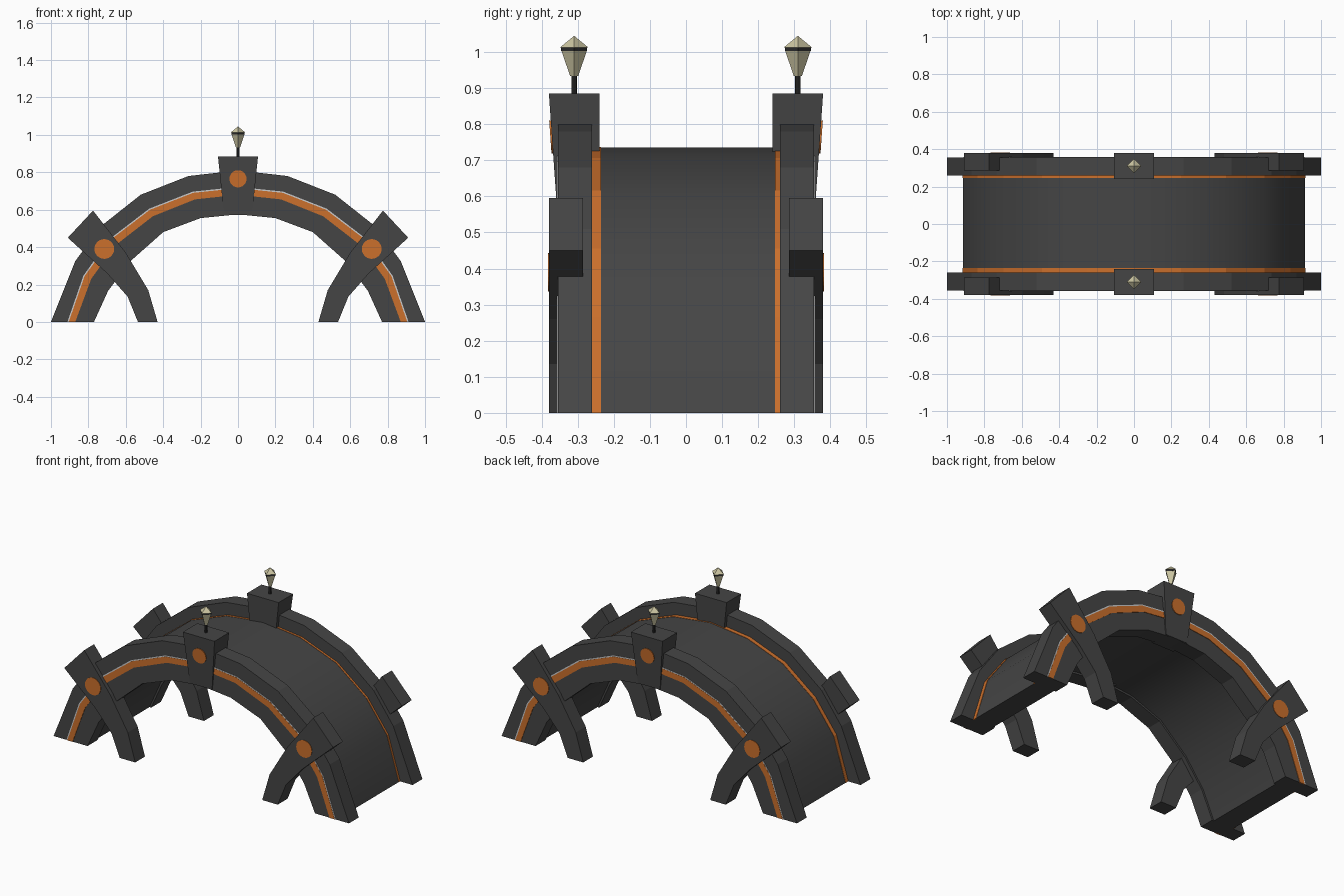
import bpy, bmesh, math

cube = bpy.data.objects.get("Cube")
if cube:
    bpy.data.objects.remove(cube, do_unlink=True)


def material(name, rgb):
    m = bpy.data.materials.new(name)
    m.use_nodes = True
    m.diffuse_color = (*rgb, 1)
    m.node_tree.nodes["Principled BSDF"].inputs["Base Color"].default_value = (*rgb, 1)
    return m


STONE = material("dark grey stone", (0.06, 0.06, 0.06))
ORANGE = material("orange", (0.6, 0.16, 0.025))
LAMP = material("pale lamp cream", (0.6, 0.56, 0.36))
IRON = material("black iron", (0.025, 0.025, 0.025))
PALE = material("pale grey", (0.6, 0.6, 0.6))


def finish(name, bm, mat, smooth=False):
    bmesh.ops.recalc_face_normals(bm, faces=bm.faces)
    me = bpy.data.meshes.new(name)
    bm.to_mesh(me)
    bm.free()
    me.materials.append(mat)
    ob = bpy.data.objects.new(name, me)
    bpy.context.collection.objects.link(ob)
    if smooth:
        bpy.context.view_layer.objects.active = ob
        ob.select_set(True)
        bpy.ops.object.shade_smooth_by_angle(angle=math.radians(30))
        ob.select_set(False)
    return ob


def full_arch(half):
    """Mirror a foot-to-crown half profile into a whole arch."""
    return half + [(-x, z) for x, z in reversed(half[:-1])]


def offset(half, d):
    """Push a half profile outward by d, keeping its foot on the ground."""
    out = []
    for x, z in half:
        r = math.hypot(x, z)
        out.append((x + d * x / r, z + d * z / r))
    return out


def arch_band(name, outer, inner, y0, y1, mat, smooth=False):
    """Solid arch between two profiles, from y0 to y1."""
    bm = bmesh.new()
    rings = []
    for (ox, oz), (ix, iz) in zip(full_arch(outer), full_arch(inner)):
        corners = ((ox, y0, oz), (ox, y1, oz), (ix, y1, iz), (ix, y0, iz))
        rings.append([bm.verts.new(c) for c in corners])
    for a, b in zip(rings, rings[1:]):
        for i in range(4):
            j = (i + 1) % 4
            bm.faces.new((a[i], a[j], b[j], b[i]))
    bm.faces.new(rings[0])
    bm.faces.new(rings[-1])
    return finish(name, bm, mat, smooth)


def prism(name, pts, y0, y1, mat):
    bm = bmesh.new()
    a = [bm.verts.new((x, y0, z)) for x, z in pts]
    b = [bm.verts.new((x, y1, z)) for x, z in pts]
    bm.faces.new(a)
    bm.faces.new(b)
    for i in range(len(pts)):
        j = (i + 1) % len(pts)
        bm.faces.new((a[i], a[j], b[j], b[i]))
    return finish(name, bm, mat)


def disc(name, x, z, r, y0, y1):
    pts = [(x + r * math.cos(i * math.tau / 24), z + r * math.sin(i * math.tau / 24))
           for i in range(24)]
    return prism(name, pts, y0, y1, ORANGE)


def cone(name, y, z0, z1, r0, r1, mat, sides=4):
    bm = bmesh.new()
    bmesh.ops.create_cone(bm, cap_ends=True, segments=sides, radius1=r0,
                          radius2=r1, depth=z1 - z0)
    # Put a corner on the x axis
    v = max(bm.verts, key=lambda p: p.co.x)
    turn = -math.atan2(v.co.y, v.co.x)
    for p in bm.verts:
        x, w = p.co.x, p.co.y
        p.co.x = x * math.cos(turn) - w * math.sin(turn)
        p.co.y = x * math.sin(turn) + w * math.cos(turn) + y
        p.co.z += (z0 + z1) / 2
    return finish(name, bm, mat)


# Half profiles, foot to crown
RIM_OUT = [(1, 0), (.87, .325), (.735, .51), (.52, .68), (.265, .78), (0, .81)]
RIM_IN = [(.77, 0), (.695, .165), (.575, .325), (.4, .48), (.2, .555), (0, .575)]
DECK = [(.915, 0), (.835, .265), (.695, .455), (.49, .615), (.25, .705), (0, .735)]
TRIM = [(.905, 0), (.82, .245), (.68, .44), (.47, .6), (.24, .69), (0, .715)]
TRIM_IN = [(.87, 0), (.785, .23), (.655, .41), (.455, .565), (.23, .655), (0, .68)]
BRACE = [(.775, .595), (.6, .37), (.48, .17), (.43, 0),
         (.535, 0), (.59, .135), (.7, .26), (.91, .45)]

# Walkway
arch_band("walkway", DECK, offset(RIM_IN, .012), -.262, .262, STONE, True)

for s, side in ((-1, "front"), (1, "back")):
    # Arched side wall with its painted stripe
    arch_band(side + "_side_arch", RIM_OUT, RIM_IN, s * .26, s * .355, STONE)
    arch_band(side + "_stripe", TRIM, TRIM_IN, s * .35, s * .358, ORANGE)
    arch_band(side + "_stripe_edge", offset(TRIM, .007), TRIM, s * .35, s * .357, PALE)
    # Thin trim where walkway meets wall
    arch_band(side + "_walkway_trim", offset(DECK, .002), offset(DECK, -.005),
              s * .261, -.235 if s < 0 else .247, ORANGE)

    # Keystone, wider at the top and leaning outward
    key = prism(side + "_keystone", [(-.107, .885), (.107, .885), (.075, .572), (-.075, .572)],
                s * .24, s * .38, STONE)
    for v in key.data.vertices:
        if v.co.z < .7 and abs(v.co.y) > .3:
            v.co.y = s * .358
    boss = disc(side + "_keystone_disc", 0, .765, .046, s * .36, s * .376)
    for v in boss.data.vertices:
        v.co.y += s * (v.co.z - .765) * .07

    # Diagonal braces and discs
    for m, end in ((-1, "right"), (1, "left")):
        prism(f"{side}_{end}_brace", [(m * x, z) for x, z in BRACE], s * .285, s * .38, STONE)
        disc(f"{side}_{end}_brace_disc", m * .715, .39, .053, s * .375, s * .383)

    # Lamp
    y = s * .31
    cone(side + "_lamp_pole", y, .88, .94, .008, .008, IRON, 8)
    cone(side + "_lamp_glass", y, .933, 1.003, .011, .035, LAMP)
    cone(side + "_lamp_band", y, 1.003, 1.013, .036, .036, IRON)
    cone(side + "_lamp_cap", y, 1.013, 1.045, .039, 0, LAMP)
